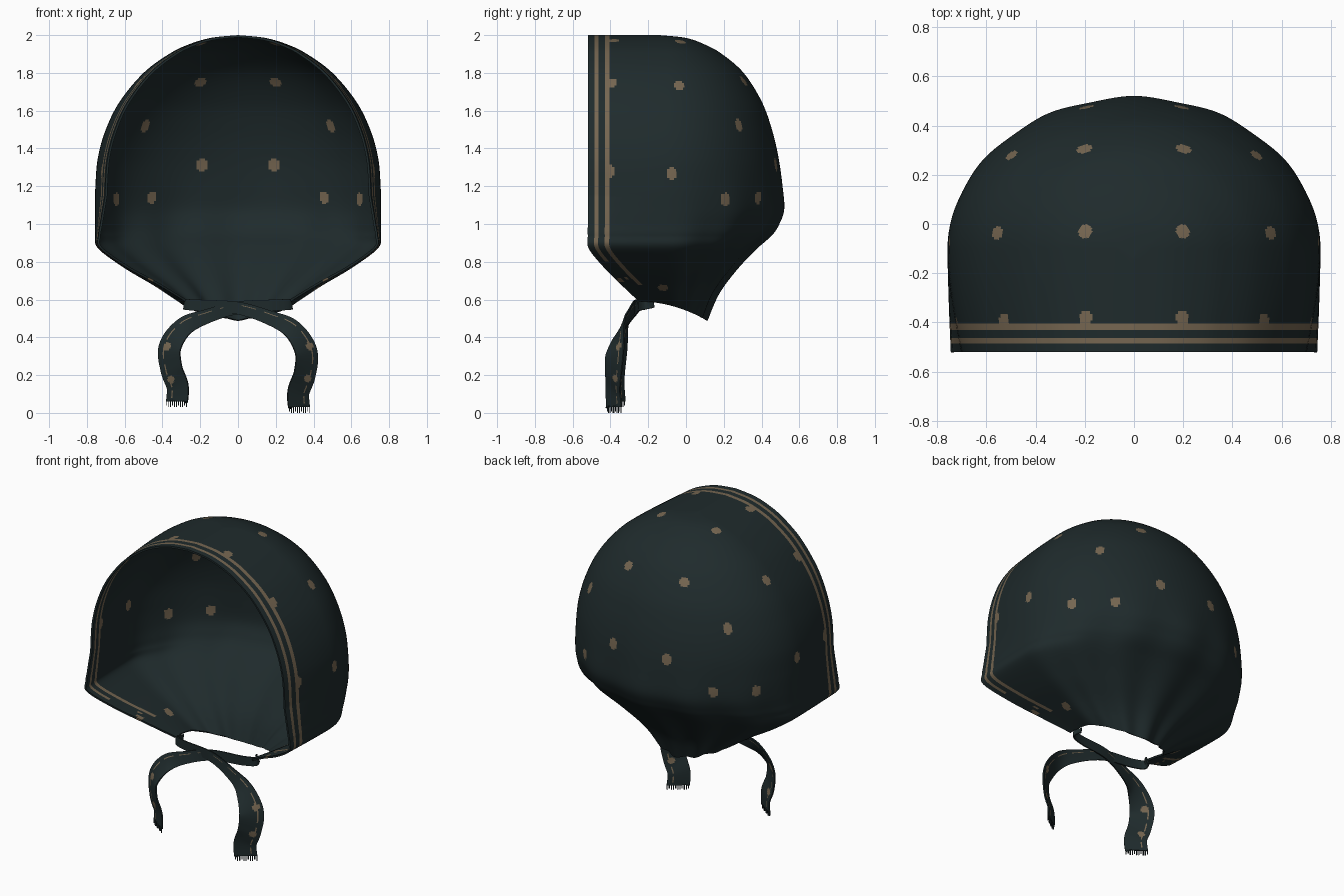
import bpy, bmesh, math
from mathutils import Vector

if "Cube" in bpy.data.objects:
    bpy.data.objects.remove(bpy.data.objects["Cube"])


def material(name, color):
    m = bpy.data.materials.new(name)
    m.use_nodes = True
    m.diffuse_color = color
    m.node_tree.nodes["Principled BSDF"].inputs["Base Color"].default_value = color
    return m


CLOTH = material("dark teal cloth", (0.0135, 0.0235, 0.025, 1))
TAN = material("tan print", (0.18, 0.133, 0.082, 1))


def smooth_path(points, steps):
    """Catmull-Rom samples through a list of tuples of any size."""
    pts = [points[0]] + points + [points[-1]]
    out = []
    for k in range(1, len(pts) - 2):
        a, b, c, d = pts[k - 1:k + 3]
        for s in range(steps):
            t = s / steps
            out.append([q + t / 2 * (r - p + t * (2 * p - 5 * q + 4 * r - w + t * (3 * (q - r) + w - p)))
                        for p, q, r, w in zip(a, b, c, d)])
    out.append(list(points[-1]))
    return out


def grid_object(name, rows, paint, thickness):
    """Skin rows of points; paint(i, j, centre) picks the printed faces."""
    bm = bmesh.new()
    vs = [[bm.verts.new(p) for p in row] for row in rows]
    for i in range(len(vs) - 1):
        for j in range(len(vs[0]) - 1):
            f = bm.faces.new((vs[i][j], vs[i + 1][j], vs[i + 1][j + 1], vs[i][j + 1]))
            f.material_index = int(paint(i, j, f.calc_center_median()))
    bmesh.ops.remove_doubles(bm, verts=bm.verts[:], dist=0.0001)
    me = bpy.data.meshes.new(name)
    bm.to_mesh(me)
    bm.free()
    me.materials.append(CLOTH)
    me.materials.append(TAN)
    ob = bpy.data.objects.new(name, me)
    bpy.context.collection.objects.link(ob)
    bpy.ops.object.select_all(action="DESELECT")
    ob.select_set(True)
    bpy.context.view_layer.objects.active = ob
    mod = ob.modifiers.new("cloth thickness", "SOLIDIFY")
    mod.thickness = thickness
    mod.offset = -1
    bpy.ops.object.modifier_apply(modifier=mod.name)
    bpy.ops.object.shade_smooth_by_angle(angle=math.radians(50))
    return ob


def snap(points, rows):
    """Move dot centres onto the nearest surface point."""
    flat = [p for row in rows for p in row]
    return [min(flat, key=lambda q: (q - Vector(p)).length_squared) for p in points]


# Hood levels: height, half width, front edge y, back y
levels = smooth_path([
    (2.0, 0, -.52, -.14), (1.985, .145, -.52, 0), (1.95, .263, -.52, .1),
    (1.9, .365, -.52, .19), (1.8, .5, -.52, .305), (1.65, .625, -.52, .4),
    (1.5, .7, -.52, .455), (1.35, .742, -.52, .49), (1.2, .755, -.52, .51),
    (1.08, .757, -.52, .517), (1.0, .757, -.52, .49), (.94, .757, -.52, .45),
    (.87, .74, -.515, .37), (.77, .6, -.435, .26), (.68, .435, -.345, .17),
    (.59, .285, -.25, .11)], 13)

# Column offsets behind the front edge; two of the gaps become stripes
BANDS = [0, .015, .035, .056, .072, .09, .115]
STRIPES = {2: .8, 5: .68}   # column: lowest height
STRAIGHT, ROUND = 24, 78


def hood_row(z, w, yf, yb):
    yc = min(-.1, yb - .03)
    half = []

    def add(x, y):
        low = max(0, (.9 - z) / .31) ** 2
        sag = .1 * low * max(0, (y - yf) / (yb - yf)) ** 2
        half.append(Vector((x, y, z - sag)))

    # sides, straight back from the front edge, which is drawn in above the cheeks
    pinch = .015 + .055 * min(1, max(0, (z - .9) / .25))
    rest = [BANDS[-1] + (yc - yf - BANDS[-1]) * k / STRAIGHT for k in range(1, STRAIGHT)]
    for d in BANDS + rest:
        s = d / (yc - yf)
        add(w * (1 - pinch * (1 - math.sin(s * math.pi / 2))), yf + d)
    # rounded back with gathers growing towards the neck
    gather = min(1, max(0, (1.35 - z) / .7))
    for k in range(ROUND + 1):
        a = k / ROUND * math.pi / 2
        r = 1 + .035 * gather ** 1.5 * math.sin(a) * (math.cos(13 * (a - math.pi / 2)) - .4)
        r -= .07 * gather ** 3 * math.sin(2 * a) ** 2
        add(w * math.cos(a) * r, yc + (yb - yc) * math.sin(a) * r)
    half[-1].x = 0
    return half + [Vector((-p.x, p.y, p.z)) for p in reversed(half[:-1])]


hood_rows = [hood_row(*lv) for lv in levels]
half_dots = [(.57, -.03, 1.74), (.2, -.03, 1.96), (.2, .31, 1.76), (.5, .29, 1.53),
             (.19, .48, 1.32), (.45, .36, 1.14), (.64, .2, 1.13), (.75, -.08, 1.27),
             (.71, -.4, 1.28), (.53, -.395, 1.74), (.19, -.385, 1.96),
             (.42, -.12, .67), (.48, -.33, .71)]
dots = snap([(s * x, y, z) for x, y, z in half_dots for s in (1, -1)], hood_rows)
last = len(hood_rows[0]) - 2


def in_dot(c, d):
    """Dots are slightly taller than wide."""
    v = c - d
    return v.x ** 2 + v.y ** 2 + .7 * v.z ** 2 < .029 ** 2


def hood_paint(i, j, c):
    col = min(j, last - j)
    if col in STRIPES:
        return c.z > STRIPES[col]
    return any(in_dot(c, d) for d in dots)


grid_object("head_scarf_hood", hood_rows, hood_paint, .012)

# Ties: each starts at one side of the neck, crosses the front and hangs
TIE = [(.265, -.17, .58, .022), (.285, -.22, .575, .028), (.2, -.25, .57, .03),
       (0, -.265, .557, .033), (-.17, -.3, .51, .038), (-.29, -.335, .455, .055),
       (-.362, -.36, .35, .073), (-.355, -.37, .235, .07), (-.322, -.37, .14, .068),
       (-.325, -.365, .06, .068)]
COLS = 18


def tie(name, side, drop):
    path = smooth_path(TIE, 12)
    rows = []
    for k, (x, y, z, w) in enumerate(path):
        a, b = path[max(0, k - 1)], path[min(len(path) - 1, k + 1)]
        along = Vector(b[:3]) - Vector(a[:3])
        facing = Vector((x, y - .1, 0)).normalized()
        across = along.cross(facing).normalized() * w
        if k == len(path) - 1:
            across.z = 0
        low = drop * min(1, max(0, (.58 - z) / .3))
        mid = Vector((x, y - drop * .6, z - low))
        row = [mid + across * (2 * c / COLS - 1) for c in range(COLS + 1)]
        rows.append([Vector((p.x * side, p.y, p.z)) for p in row])
    if side > 0:
        rows = [row[::-1] for row in rows]
    spots = snap([(-.38 * side, -.36, .36), (-.36 * side, -.37, .18)], rows)

    def paint(i, j, c):
        col = j if side < 0 else COLS - 1 - j
        dash = col == 13 and i % 9 < 6 and i > 36
        return dash or any((c - s).length < .022 for s in spots)

    grid_object(name, rows, paint, .008)

    # frayed threads along the cut end
    bm = bmesh.new()
    end = rows[-1]
    for k in range(11):
        p = end[0].lerp(end[-1], .03 + .094 * k)
        length = .03 if k % 3 else .022
        cube = bmesh.ops.create_cube(bm, size=1)["verts"]
        bmesh.ops.scale(bm, vec=(.005, .005, length + .008), verts=cube)
        bmesh.ops.translate(bm, vec=p + Vector((0, .003, .004 - length / 2)), verts=cube)
    me = bpy.data.meshes.new(name + "_fringe")
    bm.to_mesh(me)
    bm.free()
    me.materials.append(CLOTH)
    bpy.context.collection.objects.link(bpy.data.objects.new(name + "_fringe", me))


tie("right_tie", 1, 0)
tie("left_tie", -1, .03)
